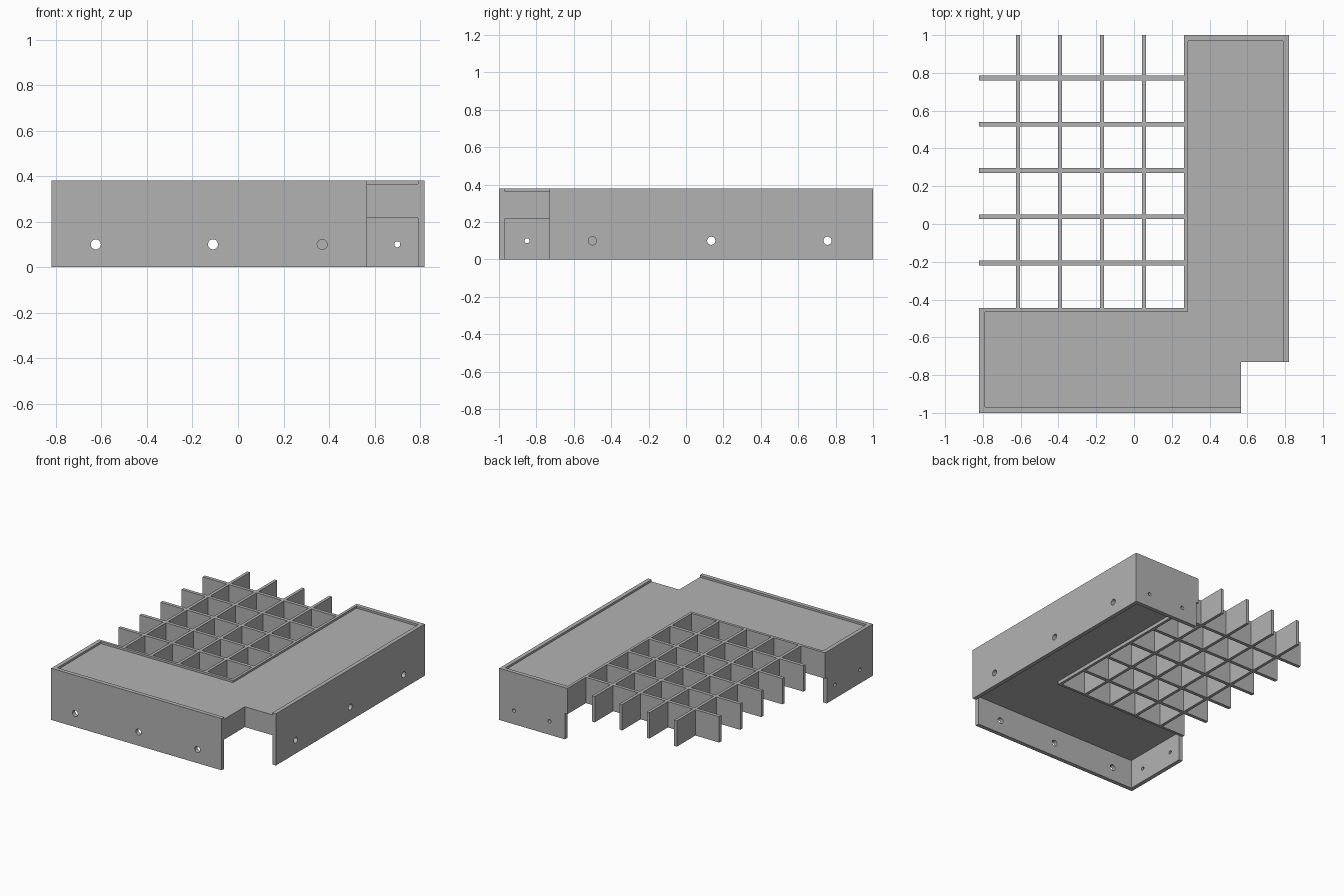
import bpy
import bmesh
from mathutils import Matrix, Vector

default = bpy.data.objects.get("Cube")
if default:
    bpy.data.objects.remove(default, do_unlink=True)

grey = bpy.data.materials.new("plain grey")
grey.use_nodes = True
COLOUR = (0.45, 0.45, 0.45, 1)
grey.diffuse_color = COLOUR
grey.node_tree.nodes["Principled BSDF"].inputs["Base Color"].default_value = COLOUR

# Outer extents and shared levels
X, Y, H = 0.82, 1.0, 0.38
WALL = 0.03
IN_X, IN_Y = 0.265, -0.445        # inner edges of the L
NOTCH_X, NOTCH_Y = 0.567, -0.73   # cut front corner
LIP = 0.02
LOW, SLAB_LOW, SLAB_TOP = 0.19, 0.215, 0.365
HOLE_Z = 0.1


def prism(name, points, direction):
    """Extrude a flat polygon along a direction."""
    bm = bmesh.new()
    face = bm.faces.new([bm.verts.new(p) for p in points])
    out = bmesh.ops.extrude_face_region(bm, geom=[face])
    moved = [g for g in out["geom"] if isinstance(g, bmesh.types.BMVert)]
    bmesh.ops.translate(bm, verts=moved, vec=Vector(direction))
    bmesh.ops.recalc_face_normals(bm, faces=bm.faces)
    mesh = bpy.data.meshes.new(name)
    bm.to_mesh(mesh)
    bm.free()
    mesh.materials.append(grey)
    obj = bpy.data.objects.new(name, mesh)
    bpy.context.collection.objects.link(obj)
    return obj


def box(name, x0, x1, y0, y1, z0, z1):
    base = [(x0, y0, z0), (x1, y0, z0), (x1, y1, z0), (x0, y1, z0)]
    return prism(name, base, (0, 0, z1 - z0))


def drill(wall, centres, radius, axis):
    """Cut round holes through a wall along the given axis."""
    bm = bmesh.new()
    turn = Vector((0, 0, 1)).rotation_difference(Vector(axis)).to_matrix().to_4x4()
    for c in centres:
        bmesh.ops.create_cone(bm, cap_ends=True, segments=32, radius1=radius,
                              radius2=radius, depth=0.2,
                              matrix=Matrix.Translation(c) @ turn)
    mesh = bpy.data.meshes.new("hole_cutter")
    bm.to_mesh(mesh)
    bm.free()
    mesh.materials.append(grey)
    cutter = bpy.data.objects.new("hole_cutter", mesh)
    bpy.context.collection.objects.link(cutter)
    cutter.hide_render = True
    mod = wall.modifiers.new("holes", "BOOLEAN")
    mod.operation = "DIFFERENCE"
    mod.solver = "EXACT"
    mod.object = cutter
    bpy.context.view_layer.objects.active = wall
    bpy.ops.object.modifier_apply(modifier=mod.name)
    bpy.data.objects.remove(cutter, do_unlink=True)


# Thick L-shaped shelf
outline = [(-X + WALL, -Y + WALL), (NOTCH_X, -Y + WALL), (NOTCH_X, NOTCH_Y),
           (X - WALL, NOTCH_Y), (X - WALL, Y - WALL), (IN_X + LIP, Y - WALL),
           (IN_X + LIP, IN_Y - LIP), (-X + WALL, IN_Y - LIP)]
prism("shelf", [(x, y, SLAB_LOW) for x, y in outline], (0, 0, SLAB_TOP - SLAB_LOW))

# Outer walls with large holes
front = box("front_wall", -X, NOTCH_X, -Y, -Y + WALL, 0, H)
drill(front, [(x, -Y, HOLE_Z) for x in (-0.625, -0.11, 0.37)], 0.022, (0, 1, 0))
side = box("left_wall", X - WALL, X, NOTCH_Y, Y, 0, H)
drill(side, [(X, y, HOLE_Z) for y in (-0.5, 0.135, 0.757)], 0.022, (1, 0, 0))

# End walls with small holes
back = box("back_end_wall", IN_X + LIP, X - WALL, Y - WALL, Y, 0, H)
drill(back, [(x, Y, HOLE_Z) for x in (0.7, 0.41)], 0.013, (0, 1, 0))
end = box("right_end_wall", -X, -X + WALL, -Y + WALL, IN_Y - LIP, 0, H)
drill(end, [(-X, y, HOLE_Z) for y in (-0.85, -0.56)], 0.013, (1, 0, 0))

# Inner lip strips
box("inner_side_strip", IN_X, IN_X + LIP, IN_Y - LIP, Y, LOW, H)
box("inner_front_strip", -X, IN_X, IN_Y - LIP, IN_Y, LOW, H)

# Half-lapped lattice
ACROSS = [-0.207 + 0.245 * i for i in range(5)]
ALONG = [-0.615 + 0.2227 * i for i in range(4)]
T_ACROSS, T_ALONG = 0.025, 0.022
MID = (LOW + H) / 2


def slat_profile(start, stop, slots, width, slot_edge, plain_edge):
    """Length/height outline with half-depth slots in one edge."""
    pts = [(start, plain_edge), (start, slot_edge)]
    for s in slots:
        a, b = s - width / 2, s + width / 2
        pts += [(a, slot_edge), (a, MID), (b, MID), (b, slot_edge)]
    return pts + [(stop, slot_edge), (stop, plain_edge)]


for i, y in enumerate(ACROSS):
    prof = slat_profile(-X, IN_X, ALONG, T_ALONG, H, LOW)
    prism(f"cross_slat_{i + 1}", [(u, y - T_ACROSS / 2, z) for u, z in prof],
          (0, T_ACROSS, 0))
for i, x in enumerate(ALONG):
    prof = slat_profile(IN_Y, Y, ACROSS, T_ACROSS, LOW, H)
    prism(f"long_slat_{i + 1}", [(x - T_ALONG / 2, u, z) for u, z in prof],
          (T_ALONG, 0, 0))
